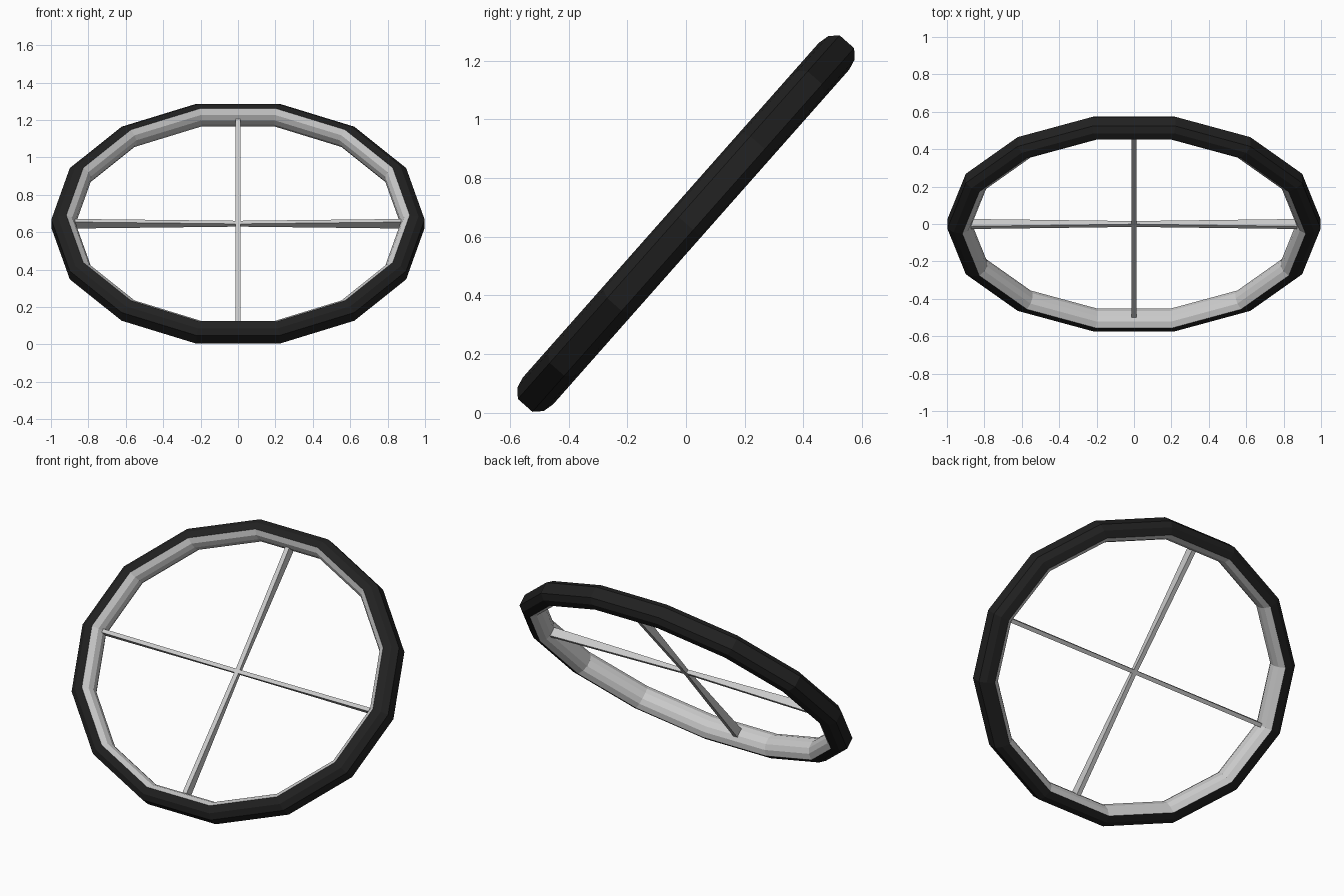
import bpy, bmesh, math
from mathutils import Matrix

if "Cube" in bpy.data.objects:
    bpy.data.objects.remove(bpy.data.objects["Cube"])

SIDES = 14
SQUASH = 0.85                      # the wheel is slightly oval in its own plane
TILT = math.radians(48.5)
PLACE = (Matrix.Translation((0, 0, 0.645)) @ Matrix.Rotation(TILT, 4, 'X')
         @ Matrix.Diagonal((1, SQUASH, 1, 1)))


def material(name, rgb):
    m = bpy.data.materials.new(name)
    m.diffuse_color = (*rgb, 1)
    m.use_nodes = True
    m.node_tree.nodes["Principled BSDF"].inputs["Base Color"].default_value = m.diffuse_color
    return m


def finish(name, bm, mat):
    bm.transform(PLACE)
    me = bpy.data.meshes.new(name)
    bm.to_mesh(me)
    bm.free()
    ob = bpy.data.objects.new(name, me)
    bpy.context.collection.objects.link(ob)
    if mat:
        me.materials.append(mat)
    return ob


def ring(name, profile, mat=None):
    """Sweep an open (radius, height) profile around a 14-sided ring."""
    bm = bmesh.new()
    loops = []
    for i in range(SIDES):
        a = 2 * math.pi * i / SIDES
        loops.append([bm.verts.new((r * math.cos(a), r * math.sin(a), h))
                      for r, h in profile])
    for i in range(SIDES):
        p, q = loops[i], loops[(i + 1) % SIDES]
        for j in range(len(profile) - 1):
            bm.faces.new((p[j], q[j], q[j + 1], p[j + 1]))
    return finish(name, bm, mat)


def spoke(name, angle, length):
    """Thin bar from the hub, deeper at the rim end."""
    bm = bmesh.new()
    bmesh.ops.create_cube(bm, size=1)
    for v in bm.verts:
        outer = v.co.x > 0
        v.co.x = length if outer else 0
        v.co.y *= 0.026
        v.co.z *= 0.052 if outer else 0.022
    bm.transform(Matrix.Rotation(angle, 4, 'Z'))
    return finish(name, bm, None)


black = material("rubber", (0.015, 0.015, 0.015))

# tyre: dark outer half of the tube
tyre_half = [(0.918, -0.069), (0.965, -0.06), (0.998, -0.033)]
ring("tyre", tyre_half + [(r, -h) for r, h in reversed(tyre_half)], black)

# rim: grey inner half of the tube
rim_half = [(0.918, 0.069), (0.887, 0.047), (0.872, 0.018)]
ring("rim", rim_half + [(r, -h) for r, h in reversed(rim_half)])

# four spokes
for i in range(4):
    spoke(f"spoke_{i + 1}", i * math.pi / 2, 0.872 if i % 2 == 0 else 0.852)
